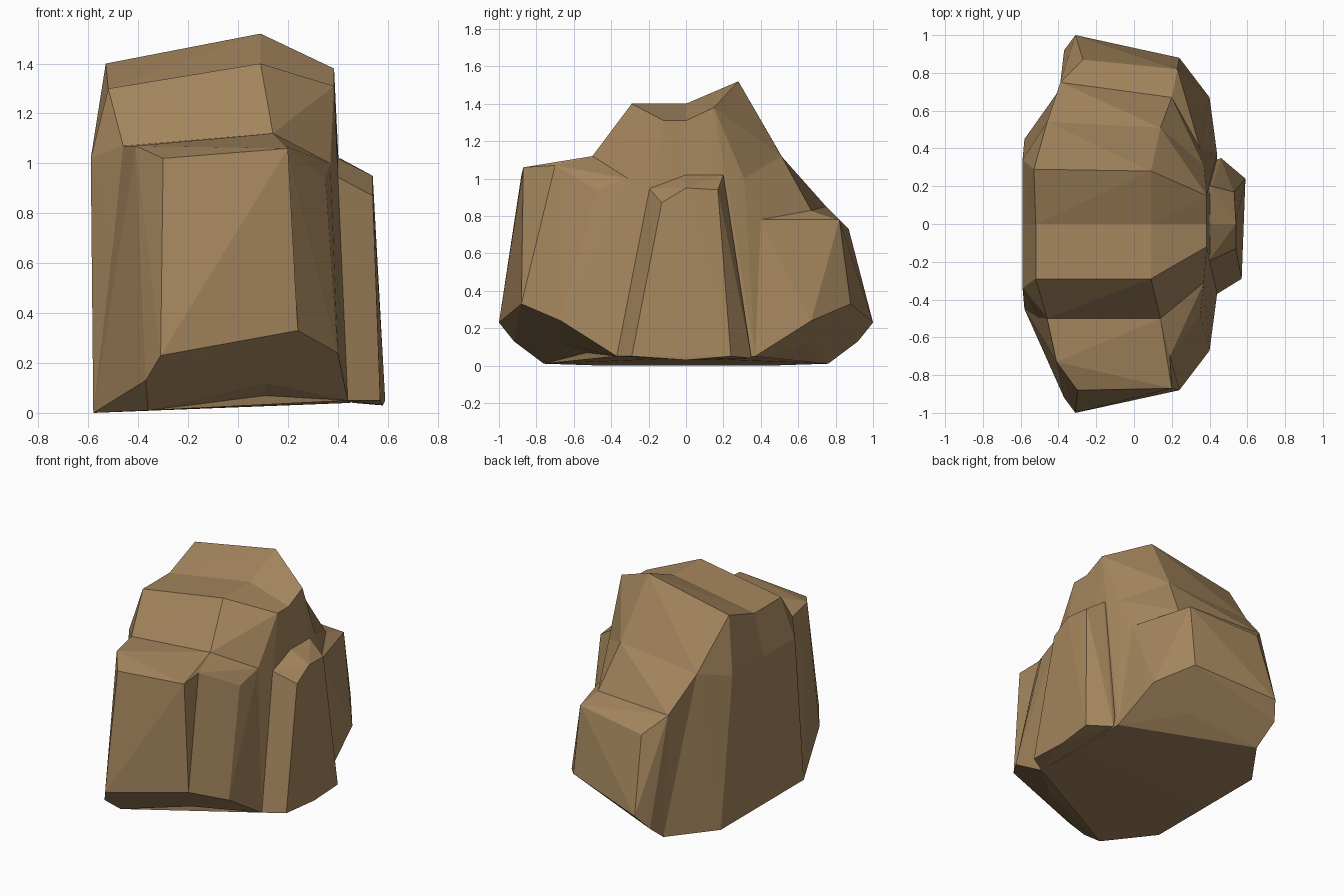
import bpy
import bmesh

default_cube = bpy.data.objects.get("Cube")
if default_cube:
    bpy.data.objects.remove(default_cube, do_unlink=True)

# One sandstone colour for the whole boulder
sandstone = bpy.data.materials.new("sandstone brown")
sandstone.use_nodes = True
colour = (0.37, 0.235, 0.11, 1.0)
sandstone.diffuse_color = colour
shader = sandstone.node_tree.nodes["Principled BSDF"]
shader.inputs["Base Color"].default_value = colour
shader.inputs["Roughness"].default_value = 0.9


def flip_y(points):
    """Return copies of the points on the far side of y = 0."""
    return [(x, -y, z) for x, y, z in points]


def make_chunk(name, points):
    """Build one faceted block of stone as the hull of its corner points."""
    bm = bmesh.new()
    for point in points:
        bm.verts.new(point)
    hull = bmesh.ops.convex_hull(bm, input=bm.verts)
    loose = {item for item in hull["geom_interior"] + hull["geom_unused"]
             if isinstance(item, bmesh.types.BMVert)}
    bmesh.ops.delete(bm, geom=list(loose), context='VERTS')
    bmesh.ops.dissolve_limit(bm, angle_limit=0.01, verts=bm.verts, edges=bm.edges)
    bmesh.ops.recalc_face_normals(bm, faces=bm.faces)
    mesh = bpy.data.meshes.new(name)
    bm.to_mesh(mesh)
    bm.free()
    mesh.materials.append(sandstone)
    chunk = bpy.data.objects.new(name, mesh)
    bpy.context.collection.objects.link(chunk)


# Corner points shared by neighbouring chunks, given for the front half
toe = (-0.36, -0.76, 0.01)
belly = (0.11, -0.67, 0.12)
sole = (0.11, -0.45, 0.04)
hip = (0.44, -0.37, 0.05)
shoulder = (0.37, -0.31, 1.0)
heel = (-0.58, -0.45, 0)
chin = (0.24, -0.88, 0.33)
skirt_left = [toe, belly, sole, chin, (-0.37, -0.92, 0.13), (-0.31, -1, 0.23)]
skirt_right = [belly, sole, hip, chin, (0.4, -0.67, 0.24)]
foot = [toe, hip, shoulder, heel, (-0.59, -0.34, 1.02)]
front_waist = [(-0.46, -0.5, 1.07), (0.14, -0.5, 1.12)]
back_waist = [(-0.46, 0.54, 1.07), (0.14, 0.51, 1.12)]
back_ledge = [(-0.39, 0.75, 0.85), (0.2, 0.67, 0.83)]
back_hollow = (0.35, 0.4, 0.78)

# Central body in two halves: a level front cap and a rising back cap
cap_front = [(-0.52, -0.29, 1.3), (0.09, -0.29, 1.4), (0.385, -0.12, 1.31)]
cap_back = [(-0.53, 0.29, 1.4), (0.09, 0.28, 1.52), (0.385, 0.15, 1.38)]
middle = [(x, 0, z) for x, y, z in cap_front]
middle += [(-0.58, 0, 0), (-0.59, 0, 1.02), (0.39, 0, 1.02), (0.45, 0, 0.04)]
make_chunk("body_front", foot + cap_front + middle + front_waist)
make_chunk("body_back", flip_y(foot) + cap_back + middle + back_waist)

# Tall front buttress with a level ledge, and the recessed wall beside it
ledge_left = (-0.41, -0.73, 1.07)
ledge_right = (0.19, -0.7, 1.07)
brow = [(-0.3, -0.88, 1.02), (0.2, -0.87, 1.06)]
make_chunk("front_buttress", skirt_left + front_waist + brow
           + [heel, ledge_left, ledge_right])
make_chunk("front_side_wall", skirt_right
           + [front_waist[-1], ledge_right, shoulder, (0.35, -0.48, 0.94)])

# Sloping step behind the body, then the lower back buttress
make_chunk("back_step", back_waist + back_ledge + [back_hollow]
           + flip_y([toe, belly, sole, hip, shoulder]))
back_brow = [(-0.27, 0.87, 0.73), (0.23, 0.82, 0.78)]
make_chunk("back_buttress", flip_y(skirt_left + skirt_right)
           + back_ledge + back_brow + [back_hollow])

# Leaning slab against the side
slab_outer = [(0.54, -0.13, 0.87), (0.54, 0, 0.95), (0.53, 0.17, 0.94)]
slab_inner = [(0.39, -0.2, 0.95), (0.4, 0, 1.02), (0.41, 0.2, 1.02)]
slab_foot = [hip, (0.57, -0.29, 0.05), (0.58, 0, 0.03),
             (0.59, 0.24, 0.05), (0.46, 0.35, 0.04)]
slab_root = [(0.2, y, z) for x, y, z in slab_inner]
make_chunk("side_slab", slab_outer + slab_inner + slab_foot + slab_root)
